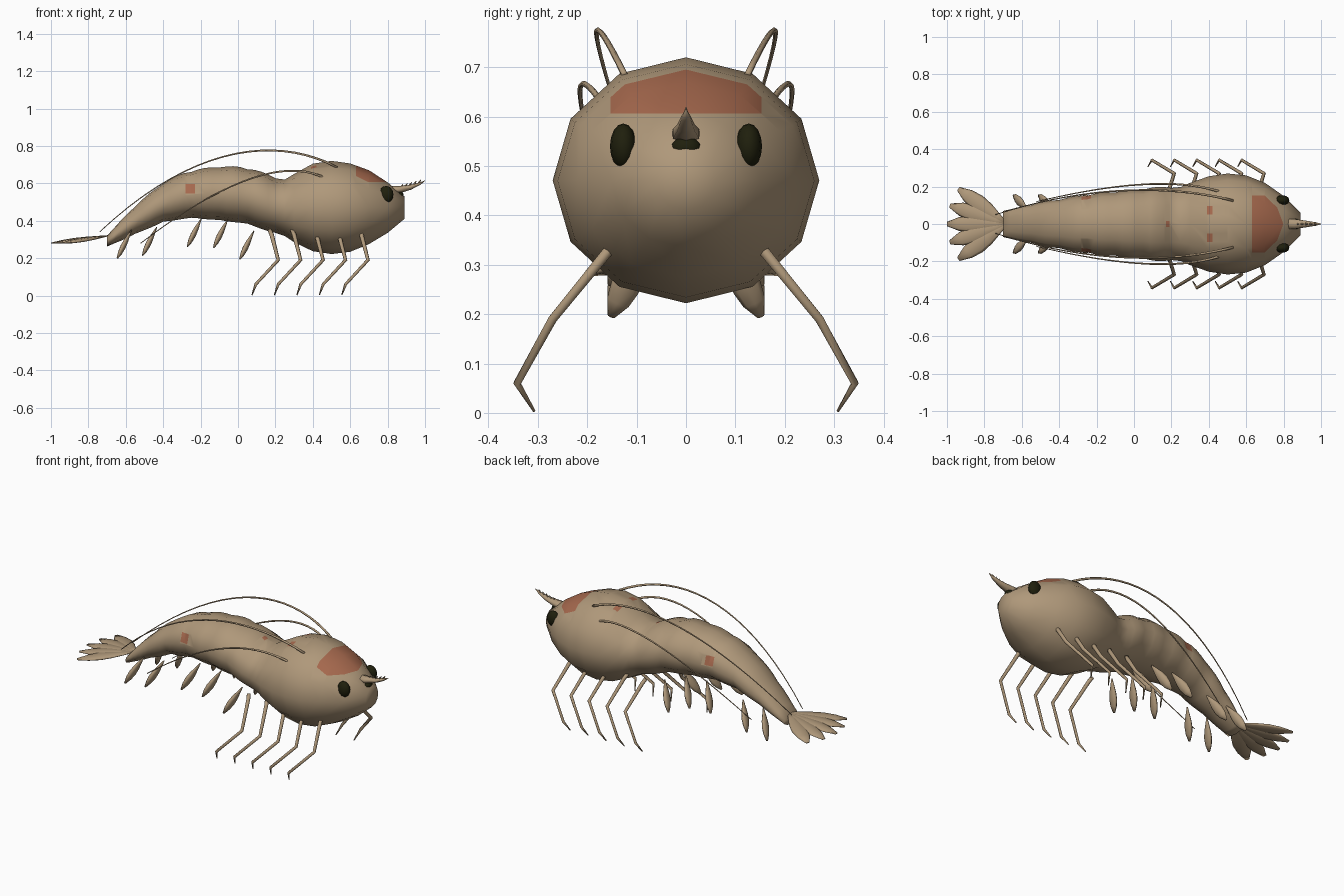
import bpy, bmesh
from math import sin, cos, pi, radians
from mathutils import Vector
from mathutils.geometry import interpolate_bezier

cube = bpy.data.objects.get("Cube")
if cube:
    bpy.data.objects.remove(cube, do_unlink=True)


def material(name, rgb):
    m = bpy.data.materials.new(name)
    m.use_nodes = True
    m.diffuse_color = (*rgb, 1)
    bsdf = next(n for n in m.node_tree.nodes if n.type == 'BSDF_PRINCIPLED')
    bsdf.inputs["Base Color"].default_value = (*rgb, 1)
    return m


TAN = material("shell tan", (0.43, 0.315, 0.195))
RED = material("rust red", (0.38, 0.14, 0.075))
BLACK = material("eye black", (0.014, 0.014, 0.004))


def finish(name, bm, *mats):
    bmesh.ops.recalc_face_normals(bm, faces=bm.faces)
    for f in bm.faces:
        f.smooth = True
    mesh = bpy.data.meshes.new(name)
    bm.to_mesh(mesh)
    bm.free()
    for m in mats:
        mesh.materials.append(m)
    ob = bpy.data.objects.new(name, mesh)
    bpy.context.collection.objects.link(ob)
    return ob


def loft(rings, sides):
    """Skin elliptical rings given as (centre, side vector, up vector)."""
    bm = bmesh.new()
    loops = []
    for c, u, v in rings:
        angles = [2 * pi * i / sides for i in range(sides)]
        loops.append([bm.verts.new(c + u * sin(a) + v * cos(a)) for a in angles])
    for a, b in zip(loops, loops[1:]):
        for i in range(sides):
            j = (i + 1) % sides
            bm.faces.new((a[i], a[j], b[j], b[i]))
    for loop, ring in ((loops[0], rings[0]), (loops[-1], rings[-1])):
        tip = bm.verts.new(ring[0])
        for i in range(sides):
            bm.faces.new((loop[i], loop[(i + 1) % sides], tip))
    return bm


def tube(name, points, widths, flat=1.0, up=(0, 0, 1), sides=6):
    pts = [Vector(p) for p in points]
    rings = []
    for i, p in enumerate(pts):
        d = (pts[min(i + 1, len(pts) - 1)] - pts[max(i - 1, 0)]).normalized()
        u = d.cross(Vector(up)).normalized()
        rings.append((p, u * widths[i], u.cross(d) * widths[i] * flat))
    return finish(name, loft(rings, sides), TAN)


def leaf(name, base, tip, width, flat, up):
    base, tip = Vector(base), Vector(tip)
    shape = [0.15, 0.5, 0.85, 1, 0.8, 0.25]
    pts = [base.lerp(tip, i / 5) for i in range(6)]
    return tube(name, pts, [width * s for s in shape], flat, up, 8)


def ball(name, centre, radii, mat):
    bm = bmesh.new()
    bmesh.ops.create_uvsphere(bm, u_segments=12, v_segments=8, radius=1)
    for v in bm.verts:
        v.co = Vector(centre) + Vector(a * b for a, b in zip(v.co, radii))
    return finish(name, bm, mat)


# Body stations: x, top, bottom, half width
stations = [
    (-.7, .32, .262, .07), (-.6, .43, .305, .093), (-.5, .525, .35, .115),
    (-.4, .6, .392, .133), (-.3, .652, .41, .15), (-.2, .678, .413, .163),
    (-.1, .69, .4, .175), (0, .69, .392, .185), (.1, .67, .367, .195),
    (.2, .632, .33, .2), (.25, .62, .318, .198), (.3, .65, .285, .22),
    (.4, .705, .237, .255), (.5, .72, .222, .27), (.6, .706, .234, .26),
    (.7, .67, .275, .22), (.8, .605, .335, .15), (.89, .53, .41, .06)]


def station(x):
    for a, b in zip(stations, stations[1:]):
        if x <= b[0]:
            t = (x - a[0]) / (b[0] - a[0])
            return [p + (q - p) * t for p, q in zip(a, b)]
    return stations[-1]


# Abdomen rings swell and pinch once per shell segment
body_rings = []
abdomen = [-.7 + .0375 * i for i in range(25)]
for x in abdomen + [s[0] for s in stations if s[0] > .22]:
    _, top, bottom, half = station(x)
    pinch = 1.0
    if -.69 < x < .22:
        pinch = .965 + .045 * abs(sin((x + .7) / .15 * pi))
    body_rings.append((Vector((x, 0, (top + bottom) / 2)),
                       Vector((0, half * pinch, 0)),
                       Vector((0, 0, (top - bottom) / 2 * pinch))))
body = loft(body_rings, 12)


def paint(low, high, index):
    """Cut a box outline into the shell and colour the faces inside it."""
    for axis in range(3):
        for co, sign in ((low, 1), (high, -1)):
            near = [f for f in body.faces if all(
                max(v.co[k] for v in f.verts) > low[k] and
                min(v.co[k] for v in f.verts) < high[k] for k in range(3))]
            geom = set(near)
            for f in near:
                geom.update(f.verts, f.edges)
            normal = [0, 0, 0]
            normal[axis] = sign
            bmesh.ops.bisect_plane(body, geom=list(geom), plane_co=co,
                                   plane_no=normal, dist=1e-5)
    for f in body.faces:
        c = f.calc_center_median()
        if all(low[k] < c[k] < high[k] for k in range(3)):
            f.material_index = index


# Painted saddle, back spots and flank spots
paint((.63, -.153, .606), (.8, .153, .75), 1)
paint((.17, -.016, .55), (.19, .016, .75), 1)
for s in (1, -1):
    ys = sorted((s * .05, s * .095))
    paint((.39, ys[0], .6), (.42, ys[1], .75), 1)
    ys = sorted((s * .08, s * .25))
    paint((-.28, ys[0], .545), (-.23, ys[1], .597), 1)
finish("body", body, TAN, RED)

# Horn with a row of teeth, and the dark spot under it
horn = [(.8, 0, .562), (.86, 0, .566), (.92, 0, .578), (.97, 0, .597), (1, 0, .614)]
tube("horn", horn, [.034, .03, .02, .011, .002], .65)
for i in range(5):
    x = .87 + i * .024
    z = .583 + i * .006
    tube(f"horn_tooth_{i + 1}", [(x, 0, z - .006), (x + .012, 0, z + .012)],
         [.007, .001], sides=4)
ball("face_spot", (.865, 0, .537), (.02, .03, .022), BLACK)

# Paired parts
for s, side in ((1, "left"), (-1, "right")):
    ball(f"{side}_eye", (.792, s * .127, .54), (.039, .027, .046), BLACK)

    # Walking legs
    for i in range(5):
        x = .18 + i * .12
        tube(f"{side}_leg_{i + 1}",
             [(x - .01, s * .14, .35), (x, s * .16, .325), (x + .035, s * .27, .19),
              (x - .085, s * .342, .06), (x - .105, s * .307, .003)],
             [.012, .012, .01, .008, .003], up=(1, 0, 0))

    # Swimmerets
    for i, (x, z) in enumerate([(-.645, .2), (-.51, .215), (-.27, .263),
                                (-.13, .257), (.01, .195)]):
        leaf(f"{side}_swimmeret_{i + 1}", (x + .075, s * .08, z + .15),
             (x, s * .152, z), .03, .5, (1, 0, 0))

    # Feelers sweeping back over the body
    for name, path in (
            ("long", [(.53, .125, .685), (.2, .21, .86), (-.25, .21, .8), (-.74, .05, .34)]),
            ("short", [(.48, .165, .62), (.25, .25, .75), (-.1, .22, .6), (-.52, .12, .28)])):
        curve = interpolate_bezier(*[Vector((x, s * y, z)) for x, y, z in path], 20)
        tube(f"{side}_{name}_feeler", curve,
             [.007 - .00025 * i for i in range(20)], sides=5)

# Tail fan
for i in range(5):
    a = radians((i - 2) * 18)
    leaf(f"tail_fin_{i + 1}", (-.68, 0, .322),
         (-.68 - .32 * cos(a), .32 * sin(a), .28), .046, .25, (0, 0, 1))
